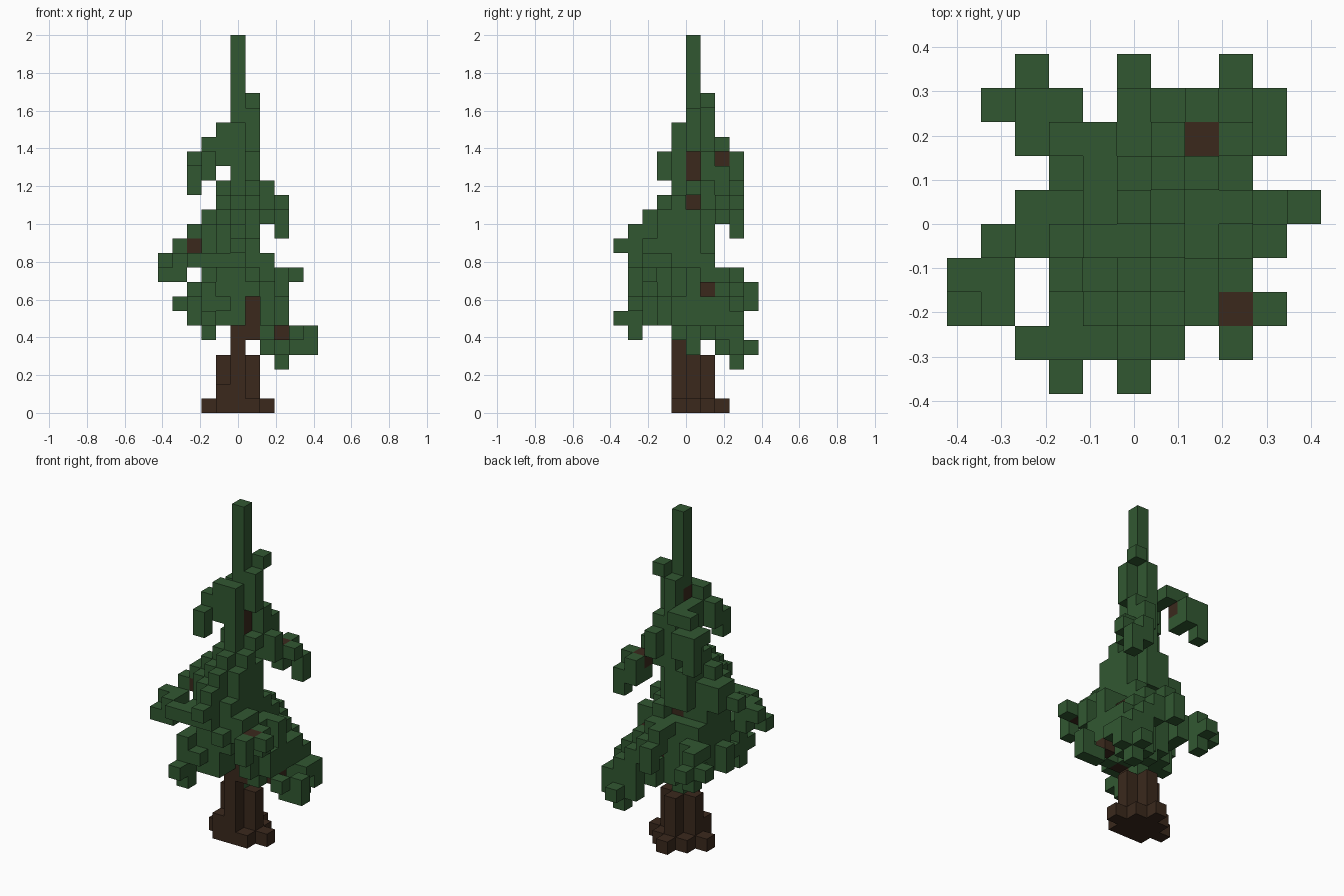
import bpy
import bmesh
from mathutils import Vector

U = 2 / 26                      # edge length of one block
cells = {}                      # block position -> (part name, colour index)
GREEN, BROWN = range(2)

if "Cube" in bpy.data.objects:
    bpy.data.objects.remove(bpy.data.objects["Cube"], do_unlink=True)


def make_material(name, rgb):
    mat = bpy.data.materials.new(name)
    mat.use_nodes = True
    mat.diffuse_color = (*rgb, 1)
    shader = mat.node_tree.nodes["Principled BSDF"]
    shader.inputs["Base Color"].default_value = (*rgb, 1)
    shader.inputs["Roughness"].default_value = 0.9
    return mat


materials = [make_material("needle green", (0.031, 0.097, 0.031)),
             make_material("bark brown", (0.043, 0.022, 0.012))]


def path(part, *points, colour=GREEN):
    """Lay blocks along straight runs between the given block positions."""
    for a, b in zip(points, points[1:] or points):
        a, b = Vector(a), Vector(b)
        steps = max(1, int(max(abs(c) for c in b - a)))
        for s in range(steps + 1):
            cells[tuple(round(c) for c in a.lerp(b, s / steps))] = (part, colour)


def disc(part, k, cx, cy, rx, ry):
    """Lay one rounded layer of blocks."""
    for i in range(-5, 6):
        for j in range(-5, 5):
            open_front = k <= 7 and i == 1 and j < -1
            if ((i - cx) / rx) ** 2 + ((j - cy) / ry) ** 2 <= 1 and not open_front:
                cells[i, j, k] = (part, GREEN)


# Foliage core: layers that lean towards the front as they rise
layers = [(0, -1, 2.4, 2.9), (0, -.5, 2.5, 3), (0, -.5, 2.5, 3), (0, -1, 2.4, 2.6),
          (-.3, -1.2, 2.2, 2.8), (-.4, -1.4, 2, 2.7), (-.4, -1.2, 1.9, 2.4),
          (-.4, -.8, 1.7, 2.3), (0, -.4, 1.3, 1.8), (0, 0, 1.2, 1.2)]
for n, layer in enumerate(layers):
    disc("foliage_core", n + 6, *layer)

# Hollows in the core where the wood shows
for hollow in [(1, 0, 14), (0, 1, 10), (-1, 1, 10), (-2, -3, 11), (0, 2, 7),
               (0, 2, 8), (-1, 2, 7), (-1, 2, 8), (1, 2, 7)]:
    cells.pop(hollow, None)

# Crown and leader
path("leader", (0, 0, 20), (0, 0, 25))
path("crown", (1, 1, 14), (1, 1, 17))
path("crown", (1, 1, 21))
path("crown", (1, 0, 18), (1, 0, 20))
path("crown", (0, -1, 15), (0, -1, 19))
path("crown", (0, 1, 15), (0, 1, 20))

# Top branches, drooping at their tips
path("top_front_branch", (-1, -1, 19), (-1, -1, 17), (-2, -1, 18), (-2, -1, 17))
path("top_front_branch", (-2, -2, 17), (-2, -2, 16))
path("top_back_branch", (-1, 0, 17), (-1, 0, 18), (-1, 2, 18), (-2, 2, 18))
path("top_back_branch", (-3, 2, 17), (-3, 3, 17), (-3, 3, 15))
path("top_back_branch", (-2, 3, 17), (-2, 3, 16), (-2, 2, 16))
path("top_back_branch", (1, 2, 16), (1, 2, 15))

# Middle branches
path("middle_left_branch", (1, 1, 15), (2, 1, 15), (2, 1, 14))
path("middle_left_branch", (2, 2, 13), (2, 3, 13), (2, 3, 14))
path("middle_left_branch", (3, 2, 14), (3, 3, 13), (3, 3, 12))
path("front_branch", (0, -2, 13), (0, -3, 12), (0, -4, 12), (0, -4, 11), (0, -5, 11))
path("right_branch", (-2, -1, 12), (-3, -1, 12), (-3, 0, 12), (-3, 0, 11))
path("right_branch", (-4, -1, 11), (-4, -2, 10), (-4, -3, 10), (-5, -3, 9))
path("right_branch", (-4, -2, 10), (-5, -2, 10))
path("right_branch", (-4, -2, 9), (-4, -3, 9))

# Lower branches
path("low_front_right_branch", (-2, -3, 10), (-2, -4, 10), (-3, -4, 10))
path("low_front_right_branch", (-1, -4, 10), (1, -4, 9), (1, -3, 9))
path("low_front_right_branch", (-2, -3, 8), (-2, -4, 8), (-2, -4, 5))
path("low_front_right_branch", (-2, -5, 6), (-1, -4, 7), (-2, -3, 6))
path("low_front_right_branch", (-2, -1, 6), (-3, -1, 7), (-3, -1, 6))
path("low_front_left_branch", (1, -2, 10), (2, -2, 10), (2, -3, 10), (2, -3, 9))
path("low_front_left_branch", (2, -2, 9), (3, -2, 9), (3, -2, 8), (2, -1, 8))
path("low_front_left_branch", (4, -3, 9))
path("low_front_left_branch", (3, -4, 9), (3, -4, 8))
path("low_left_branch", (2, 0, 7), (3, 0, 6), (3, -1, 6), (3, -1, 7))
path("low_left_branch", (4, -1, 5), (4, 0, 4), (5, 0, 4), (5, 0, 5))
path("low_left_branch", (3, 0, 9), (3, 0, 7), (3, 1, 7), (3, 1, 6))
path("low_back_left_branch", (1, 1, 10), (1, 2, 9), (1, 2, 8), (2, 2, 8), (2, 2, 6))
path("low_back_left_branch", (2, 3, 7), (3, 3, 6), (3, 3, 3), (2, 3, 4))
path("low_back_left_branch", (3, 2, 7), (3, 2, 4), (4, 2, 5), (4, 3, 5), (4, 3, 4))
path("low_back_left_branch", (3, 4, 4), (2, 3, 5), (2, 3, 6))
path("low_back_branch", (0, 1, 9), (0, 3, 9), (0, 3, 8), (0, 4, 8), (0, 4, 7))
path("low_back_branch", (1, 3, 8), (1, 3, 7))
path("low_back_right_branch", (-1, 1, 9), (-2, 1, 9), (-2, 2, 8), (-2, 2, 7))
path("low_back_right_branch", (-3, 2, 8), (-3, 3, 8), (-3, 3, 6))
path("low_back_right_branch", (-4, 3, 7), (-3, 4, 7))

# Sprigs hanging under the skirt
path("under_sprigs", (0, 1, 5))
path("under_sprigs", (1, 0, 6), (1, 0, 5))
path("under_sprigs", (2, -1, 6), (2, -1, 5))
path("under_sprigs", (1, 1, 6), (1, 2, 5), (1, 2, 6))
path("under_sprigs", (0, 0, 4))

# Trunk and roots
path("trunk", (0, 0, 5), (0, 0, 19), colour=BROWN)
for i, j in [(0, 0), (1, 0), (-1, 0), (0, 1), (0, -1)]:
    path("trunk", (i, j, 0), (i, j, 3), colour=BROWN)
path("trunk", (0, -1, 4), (0, -1, 5), colour=BROWN)
path("trunk", (1, -1, 5), (1, -1, 7), colour=BROWN)
path("roots", (-1, -1, 0), (-1, -1, 1), colour=BROWN)
path("roots", (-2, 0, 0), (2, 0, 0), colour=BROWN)
for i, j in [(0, 2), (1, -1), (1, 1), (-1, 1)]:
    path("roots", (i, j, 0), colour=BROWN)

# Bare wood showing through the needles
for spot in [(-2, 2, 17), (2, 2, 14), (-3, -1, 11), (3, -3, 9), (3, 0, 5),
             (2, 1, 8), (1, 1, 7)]:
    path("bare_wood", spot, colour=BROWN)

# Outer faces of a block, skipping those shared with a neighbour
DIRECTIONS = [Vector(d) for d in [(1, 0, 0), (0, 1, 0), (0, 0, 1)]]
DIRECTIONS += [-d for d in DIRECTIONS]


def build(part):
    bm = bmesh.new()
    for cell, (owner, colour) in cells.items():
        if owner != part:
            continue
        centre = Vector((cell[0], cell[1] + 0.5, cell[2] + 0.5))
        for d in DIRECTIONS:
            if tuple(int(c) for c in Vector(cell) + d) in cells:
                continue
            a = Vector((d.y, d.z, d.x))
            b = d.cross(a)
            corners = [centre + (d + a * s + b * t) / 2
                       for s, t in [(1, 1), (-1, 1), (-1, -1), (1, -1)]]
            face = bm.faces.new([bm.verts.new(c * U) for c in corners])
            face.material_index = colour
    bmesh.ops.remove_doubles(bm, verts=bm.verts, dist=U / 100)
    mesh = bpy.data.meshes.new(part)
    bm.to_mesh(mesh)
    bm.free()
    for mat in materials:
        mesh.materials.append(mat)
    bpy.context.collection.objects.link(bpy.data.objects.new(part, mesh))


for part in sorted({owner for owner, _ in cells.values()}):
    build(part)
